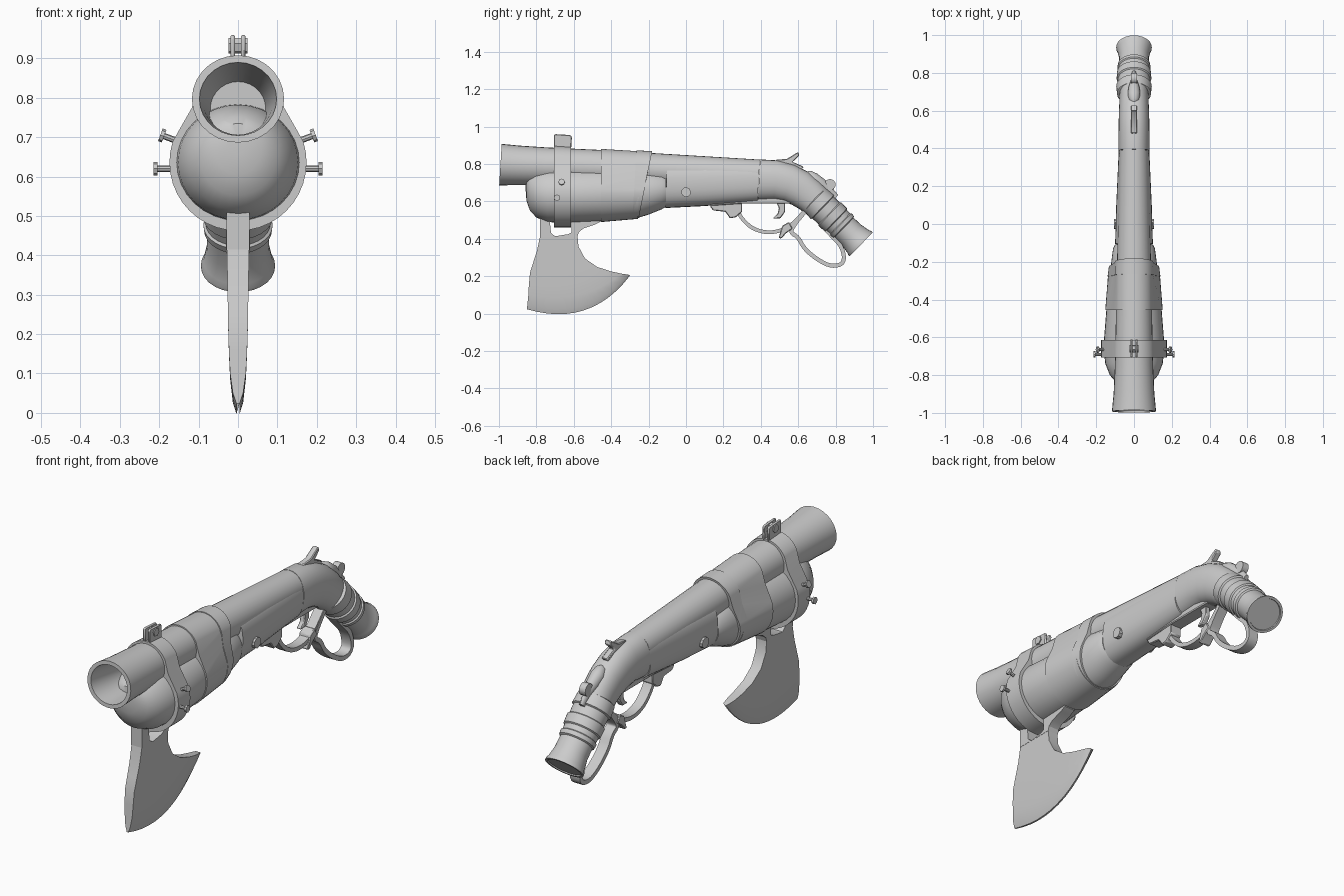
import bpy, bmesh
from math import sin, cos, pi, radians, copysign
from mathutils import Vector


def skin(name, rings, angle=35, bevel=0):
    """Join rings of equal point count into a capped, smoothed solid."""
    bm = bmesh.new()
    vs = [[bm.verts.new(p) for p in r] for r in rings]
    n = len(vs[0])
    for a, b in zip(vs, vs[1:]):
        for i in range(n):
            j = (i + 1) % n
            bm.faces.new((a[i], a[j], b[j], b[i]))
    bm.faces.new(vs[0])
    bm.faces.new(vs[-1][::-1])
    bmesh.ops.recalc_face_normals(bm, faces=bm.faces)
    me = bpy.data.meshes.new(name)
    bm.to_mesh(me)
    bm.free()
    me.shade_smooth()
    me.set_sharp_from_angle(angle=radians(angle))
    ob = bpy.data.objects.new(name, me)
    bpy.context.collection.objects.link(ob)
    if bevel:
        m = ob.modifiers.new("bevel", 'BEVEL')
        m.width, m.segments, m.limit_method = bevel, 1, 'ANGLE'
    return ob


def loft(name, secs, n=28, e=2.0, angle=35):
    """Sections are (y, z, half width, half height, tilt in degrees)."""
    rings = []
    for y, z, rx, rz, t in secs:
        t, ring = radians(t), []
        for k in range(n):
            c, s = cos(2 * pi * k / n), sin(2 * pi * k / n)
            u, v = (copysign(abs(w) ** (2 / e), w) for w in (c, s))
            ring.append((rx * u, y - v * rz * sin(t), z + v * rz * cos(t)))
        rings.append(ring)
    return skin(name, rings, angle)


def pear(y, zt, rt, zb, rb, shear=0.0, dip=0.0, n=40):
    """Outline wrapped round a small upper and a large lower circle."""
    pts, last = [], None
    for k in range(n + 1):
        a = -pi / 2 + 2 * pi * k / n
        up = zt * sin(a) + rt > zb * sin(a) + rb
        z, r = (zt, rt) if up else (zb, rb)
        p = Vector((r * cos(a), y + shear * (z + r * sin(a) - 0.7), z + r * sin(a)))
        if last is not None and up != last:
            m = (pts[-1] + p) / 2
            m.x -= copysign(dip, m.x)
            m.z += dip * 0.7
            pts.append(m)
        if k < n:
            pts.append(p)
        last = up
    return pts


def plate(name, pts, w, bevel=0.004):
    return skin(name, [[(x, y, z) for y, z in pts] for x in (-w, w)], 30, bevel)


def ribbon(name, pts, w, t):
    """Flat strip of half width w and half thickness t along a rounded path."""
    p = [Vector((0, y, z)) for y, z in pts]
    for _ in range(2):
        q = [p[0]]
        for a, b in zip(p, p[1:]):
            q += [a.lerp(b, .25), a.lerp(b, .75)]
        p = q + [p[-1]]
    rings = []
    for i, c in enumerate(p):
        d = (p[min(i + 1, len(p) - 1)] - p[max(i - 1, 0)]).normalized()
        nrm, sx = Vector((0, -d.z, d.y)) * t, Vector((w, 0, 0))
        rings.append([c + sx + nrm, c - sx + nrm, c - sx - nrm, c + sx - nrm])
    return skin(name, rings)


def rod(name, a, b, r, n=12):
    a, b = Vector(a), Vector(b)
    d = (b - a).normalized()
    u = d.orthogonal().normalized()
    v = d.cross(u)
    arc = [u * r * cos(2 * pi * k / n) + v * r * sin(2 * pi * k / n) for k in range(n)]
    return skin(name, [[c + o for o in arc] for c in (a, b)])


# barrel with tapering bore
loft("barrel", [(.39, .745, .077, .079, -3.5), (-.45, .78, .095, .095, -3.5),
                (-.75, .788, .101, .101, -3.5), (-.9, .793, .108, .106, -3.5),
                (-.992, .797, .117, .111, -3.5), (-.992, .797, .098, .093, -3.5),
                (-.9, .79, .088, .084, -3.5), (-.55, .757, .056, .056, -3.5)])

# bulbous under-barrel housing
loft("housing", [(-.857, .68, .02, .025, 0), (-.853, .67, .06, .065, 0), (-.835, .652, .098, .1, 0),
                 (-.80, .642, .128, .128, 0), (-.74, .636, .152, .146, 0), (-.65, .635, .162, .15, 0),
                 (-.45, .637, .146, .143, 0), (-.28, .645, .13, .14, 0), (-.2, .652, .12, .122, 0),
                 (-.13, .66, .111, .102, 0), (-.108, .66, .1, .09, 0)], 32)

# sleeve and rear strap around barrel and housing
skin("sleeve", [pear(-.455, .778, .103, .642, .152, 0, .008),
                pear(-.25, .768, .1, .643, .136, .03, .008)])
skin("rear_strap", [pear(-.275, .768, .105, .645, .14, .06, .008),
                    pear(-.215, .765, .104, .645, .133, .2, .008)])

# front clamp band, lugs, bolt and side studs
skin("clamp_band", [pear(-.707, .784, .114, .636, .174, .0, .016),
                    pear(-.615, .779, .113, .636, .174, .0, .016)])
lug = [(-.707, .87), (-.707, .953), (-.7, .96), (-.618, .955), (-.61, .945), (-.615, .87)]
for s in (-1, 1):
    ob = plate("clamp_lug", lug, .006)
    ob.location.x = s * .013
rod("clamp_bolt", (-.024, -.66, .932), (.024, -.66, .932), .021, 6)
for s in (-1, 1):
    for y, z0, z1, x0, x1 in ((-.665, .685, .706, .14, .197), (-.69, .62, .62, .15, .214)):
        a, b = Vector((s * x0, y, z0)), Vector((s * x1, y, z1))
        d = (b - a).normalized()
        rod("stud_shaft", a, b, .008, 8)
        rod("stud_head", b - d * .01, b, .017, 8)

# wooden fore stock with cross bolt
loft("stock", [(-.105, .692, .1, .127, -2), (.1, .697, .094, .122, -3), (.388, .707, .081, .108, -3)], 28, 2.4)
rod("cross_bolt", (-.106, 0, .65), (.106, 0, .65), .026, 10)

# receiver bending into the grip
loft("receiver", [(.39, .714, .082, .111, -3), (.48, .714, .082, .106, -6), (.55, .698, .081, .102, -16),
                  (.61, .67, .079, .098, -27), (.66, .634, .077, .092, -38), (.71, .588, .076, .085, -44),
                  (.78, .52, .07, .075, -44)], 28, 2.2)

# grip rings and flared pommel, laid along the tilted grip axis
prof = [(-.015, .08), (-.01, .09), (.045, .094), (.05, .086), (.095, .085), (.1, .092), (.145, .09),
        (.15, .083), (.175, .082), (.18, .088), (.2, .086), (.205, .078), (.26, .079), (.31, .088),
        (.325, .094), (.333, .094), (.333, .082), (.328, .08)]
loft("grip", [(.697 + s * .72, .602 - s * .695, r, r * .95, -44) for s, r in prof], 28, 2, 28)

# axe blade thinning to a curved cutting edge: front y z, back y z, sag, half thickness
rows = [(-.78, .415, -.58, .415, 0, .028), (-.796, .34, -.575, .36, 0, .027),
        (-.815, .28, -.54, .295, .005, .026), (-.834, .22, -.475, .25, .015, .025),
        (-.84, .155, -.40, .226, .035, .023), (-.843, .1, -.345, .214, .06, .02),
        (-.848, .05, -.306, .208, .09, .013), (-.85, .024, -.3, .203, .1, .004)]
rings = []
for fy, fz, by, bz, sag, w in rows:
    side = []
    for k in range(13):
        t = k / 12
        g = sag * 4 * t * (1 - t)
        side.append((fy + (by - fy) * t + .31 * g, fz + (bz - fz) * t - .95 * g))
    rings.append([(w, y, z) for y, z in side] + [(-w, y, z) for y, z in side[::-1]])
skin("axe_blade", rings, 40)
plate("axe_front_leg", [(-.78, .515), (-.78, .414), (-.70, .414), (-.722, .432), (-.73, .515)], .029, 0)
plate("axe_rear_leg", [(-.612, .52), (-.612, .435), (-.63, .425), (-.70, .414), (-.58, .414), (-.573, .435),
                       (-.55, .455), (-.49, .475), (-.46, .49), (-.46, .52)], .029, 0)

# trigger, guard and lever
plate("guard_plate", [(.13, .595), (.13, .572), (.145, .552), (.21, .545), (.235, .51), (.265, .515),
                      (.3, .545), (.3, .61)], .03)
plate("under_plate", [(.13, .62), (.13, .577), (.3, .588), (.56, .588), (.56, .63)], .035)
ribbon("trigger_guard", [(.27, .56), (.3, .505), (.36, .45), (.45, .43), (.54, .455), (.59, .50), (.645, .56)], .024, .01)
plate("trigger", [(.475, .61), (.53, .61), (.53, .545), (.505, .51), (.465, .51), (.49, .535), (.497, .565)], .013)
plate("lever_latch", [(.495, .405), (.515, .47), (.55, .49), (.57, .455), (.535, .43), (.51, .402)], .03)
ribbon("lever_loop", [(.64, .55), (.585, .485), (.555, .435), (.60, .41), (.63, .35), (.70, .29), (.78, .25),
                      (.85, .27), (.835, .36), (.77, .425), (.72, .48)], .026, .011)

# hammer, tang and sight knob
plate("hammer", [(.48, .79), (.48, .823), (.54, .828), (.6, .865), (.606, .845), (.57, .812),
                 (.63, .785), (.6, .75)], .016)
loft("tang", [(.635, .745, .012, .02, -38), (.65, .742, .026, .028, -38), (.68, .722, .034, .034, -38),
              (.72, .694, .03, .032, -40), (.76, .66, .016, .025, -42), (.8, .62, .012, .02, -44)], 16)
rod("tang_knob", (-.017, .77, .69), (.017, .77, .69), .03, 16)
